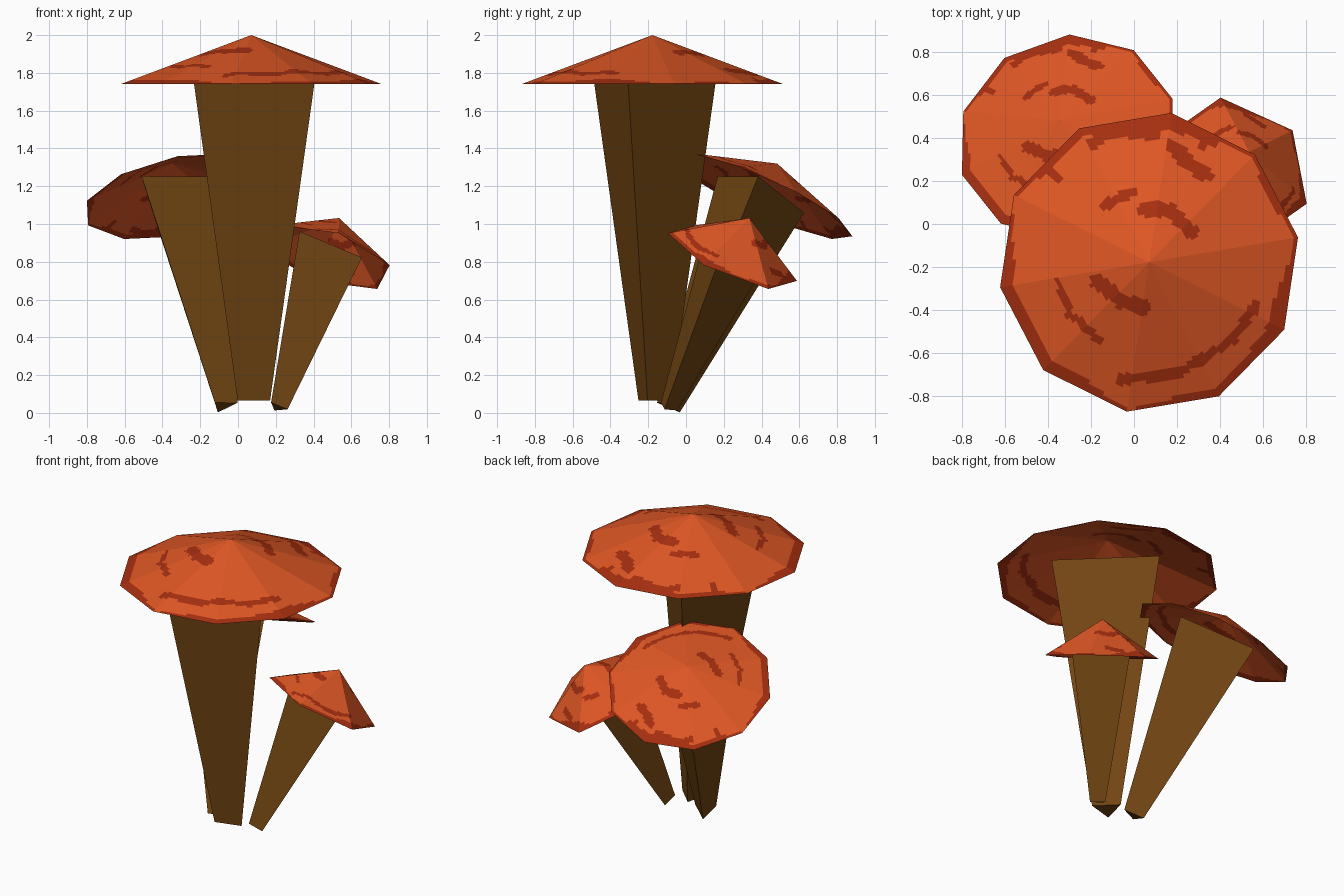
import bpy, bmesh, math
from mathutils import Vector, Matrix

if "Cube" in bpy.data.objects:
    bpy.data.objects.remove(bpy.data.objects["Cube"])


def material(name, rgb):
    m = bpy.data.materials.new(name)
    m.diffuse_color = (*rgb, 1)
    m.use_nodes = True
    m.node_tree.nodes["Principled BSDF"].inputs["Base Color"].default_value = m.diffuse_color
    return m


ORANGE = material("cap orange", (0.74, 0.095, 0.018))
RED = material("blotch red", (0.38, 0.028, 0.005))
BROWN = material("stem brown", (0.165, 0.06, 0.006))

# Blotches: half width and a polyline, seen from above on a cap of radius 0.705
BLOTCHES = [
    (0.035, [(-0.02, 0.25), (0.10, 0.24), (0.20, 0.14)]),
    (0.026, [(-0.21, 0.26), (-0.08, 0.33)]),
    (0.035, [(0.11, 0.54), (0.18, 0.47), (0.26, 0.41)]),
    (0.030, [(-0.26, 0.56), (-0.20, 0.61), (0.03, 0.60)]),
    (0.026, [(0.25, 0.55), (0.35, 0.60)]),
    (0.035, [(-0.24, -0.09), (-0.13, -0.18), (-0.03, -0.21)]),
    (0.018, [(-0.42, -0.10), (-0.37, -0.24), (-0.22, -0.37)]),
    (0.022, [(-0.13, -0.55), (0.13, -0.52), (0.38, -0.37), (0.50, -0.20)]),
    (0.025, [(-0.50, 0.47), (-0.42, 0.40)]),
]


def in_blotch(p):
    for w, pts in BLOTCHES:
        for a, b in zip(pts, pts[1:]):
            a, d = Vector(a), Vector(b) - Vector(a)
            t = max(0, min(1, (p - a).dot(d) / d.length_squared))
            if (p - a - d * t).length < w:
                return True
    return False


def finish(name, bm, mats, matrix):
    bm.transform(matrix)
    me = bpy.data.meshes.new(name)
    bm.to_mesh(me)
    bm.free()
    for m in mats:
        me.materials.append(m)
    bpy.context.collection.objects.link(bpy.data.objects.new(name, me))


def cap(name, matrix, sides, radius, height, phase):
    # open low-poly cone, finely cut so the blotches are whole faces
    rings, split = 36, 10
    n = sides * split
    bm = bmesh.new()
    apex = bm.verts.new((0, 0, height))
    corner = [Vector((radius * math.cos(phase + math.tau * k / sides),
                      radius * math.sin(phase + math.tau * k / sides), 0))
              for k in range(sides)]
    rows = []
    for i in range(1, rings + 1):
        t = i / rings
        row = []
        for j in range(n):
            k, s = divmod(j, split)
            p = corner[k].lerp(corner[(k + 1) % sides], s / split) * t
            row.append(bm.verts.new((p.x, p.y, height * (1 - t))))
        rows.append(row)
    for i in range(rings):
        for j in range(n):
            j2 = (j + 1) % n
            if i == 0:
                f = bm.faces.new((apex, rows[0][j], rows[0][j2]))
            else:
                f = bm.faces.new((rows[i - 1][j], rows[i][j],
                                  rows[i][j2], rows[i - 1][j2]))
            c = f.calc_center_median().xy * (0.705 / radius)
            a = math.atan2(c.y, c.x)
            edge = 0.94 + 0.03 * math.sin(3 * a) + 0.02 * math.sin(7 * a + 1)
            f.material_index = int((i + 0.5) / rings > edge or in_blotch(c))
    finish(name, bm, [ORANGE, RED], matrix)


def stem(name, matrix, scale):
    # three-sided stem widening upwards into the cap
    bm = bmesh.new()
    loops = []
    for cx, cy, z, r in [(0, 0, -1.675, 0.103), (-0.037, -0.035, 0.05, 0.39)]:
        loops.append([bm.verts.new(Vector((
            cx + r * math.cos(math.radians(-14.3 + 120 * k)),
            cy + r * math.sin(math.radians(-14.3 + 120 * k)), z)) * scale)
            for k in range(3)])
    lo, hi = loops
    for k in range(3):
        bm.faces.new((lo[k], lo[(k + 1) % 3], hi[(k + 1) % 3], hi[k]))
    bm.faces.new(lo[::-1])
    bm.faces.new(hi)
    finish(name, bm, [BROWN], matrix)


def frame(center, axis, yaw=0):
    rot = Vector((0, 0, 1)).rotation_difference(Vector(axis).normalized())
    return (Matrix.Translation(center) @ rot.to_matrix().to_4x4()
            @ Matrix.Rotation(math.radians(yaw), 4, 'Z'))


# Tall upright mushroom
M = frame((0.07, -0.178, 1.74), (0, 0, 1))
cap("tall_cap", M, 10, 0.702, 0.26, math.radians(9.5))
stem("tall_stem", M, 1.0)

# Middle mushroom leaning back left
M = frame((-0.31, 0.405, 1.147), (-0.188, 0.403, 0.896), 9.7)
cap("middle_cap", M, 10, 0.521, 0.193, math.radians(9.5))
stem("middle_stem", M, 0.74)

# Small mushroom leaning back right, with a steeper six-sided cap
M = frame((0.468, 0.246, 0.825), (0.285, 0.38, 0.88))
v = M.inverted() @ Vector((0.74, 0.437, 0.65))
cap("small_cap", M, 6, 0.37, 0.235, math.atan2(v.y, v.x))
stem("small_stem", M, 0.54)
